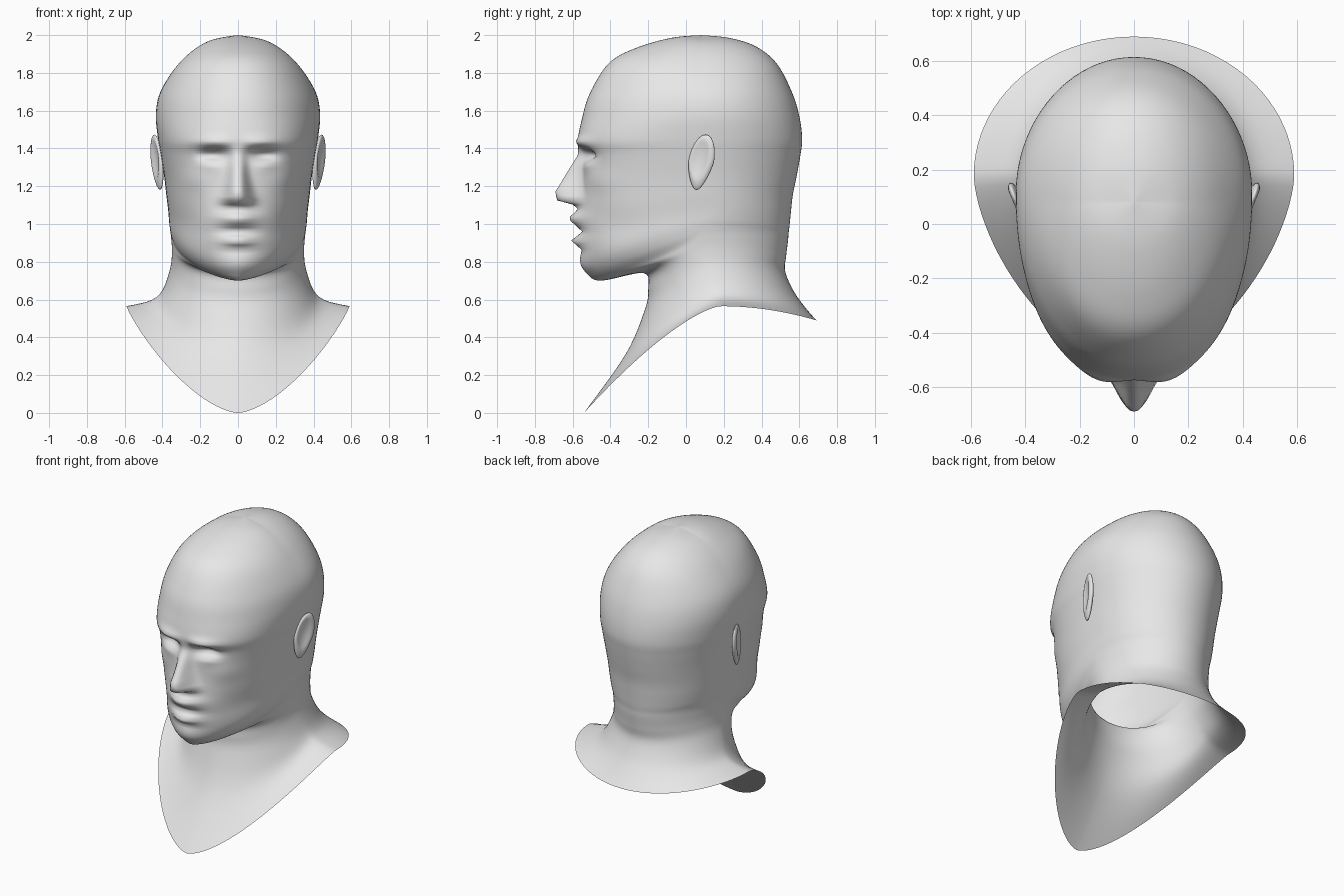
import bpy, bmesh, math

if "Cube" in bpy.data.objects:
    bpy.data.objects.remove(bpy.data.objects["Cube"])

# Guide profiles from crown to hem; matching entries form one loop around the head
# front midline: y, z, section squareness, height falloff
FRONT = [(.08, 2, 2, 1), (-.08, 1.985, 2, 1), (-.27, 1.93, 2, 1), (-.41, 1.85, 2.05, 1),
         (-.51, 1.69, 2.1, 1), (-.55, 1.56, 2.2, 1), (-.572, 1.44, 2.4, 1), (-.553, 1.36, 2.4, 1),
         (-.55, 1.22, 2.3, 1), (-.56, 1.08, 2.2, 1), (-.565, .96, 2.1, 1), (-.555, .82, 2, 1),
         (-.525, .74, 1.75, .9), (-.45, .70, 1.5, .8), (-.225, .74, 2, 1), (-.20, .65, 2, 1),
         (-.22, .54, 2, 1), (-.32, .31, 1.8, 1.2), (-.54, 0, 1.6, 1.4)]
# side: x, y, z
SIDE = [(0, .08, 2), (.15, .08, 1.968), (.26, .08, 1.90), (.35, .09, 1.80), (.415, .10, 1.69),
        (.435, .11, 1.58), (.425, .12, 1.46), (.41, .12, 1.37), (.392, .12, 1.26), (.38, .12, 1.16),
        (.37, .12, 1.08), (.365, .10, 1.02), (.36, .08, .98), (.355, .08, .94), (.35, .10, .86),
        (.358, .13, .77), (.40, .17, .65), (.465, .18, .595), (.59, .18, .565)]
# back midline: y, z
BACK = [(.08, 2), (.23, 1.985), (.37, 1.94), (.48, 1.85), (.56, 1.70), (.60, 1.57), (.615, 1.45),
        (.605, 1.36), (.585, 1.25), (.565, 1.15), (.555, 1.06), (.548, .99), (.543, .95), (.54, .91),
        (.53, .83), (.525, .75), (.57, .645), (.63, .56), (.69, .49)]

# Nose ridge: z, projection, half width
NOSE = [(1.42, 0, .035), (1.36, .025, .038), (1.265, .085, .045), (1.17, .14, .062),
        (1.125, .125, .078), (1.10, .03, .078), (1.075, 0, .07)]

# Soft sculpted forms: x, z, spread x, spread z, forward amount (mirrored when x > 0)
FORMS = [(.13, 1.365, .075, .034, -.058),   # eye socket
         (.15, 1.32, .05, .025, .012),      # eyelid
         (.13, 1.435, .09, .025, .022),     # brow ridge
         (.24, 1.23, .08, .06, .012),       # cheekbone
         (.27, 1.00, .07, .09, -.012),      # cheek hollow
         (0, 1.03, .10, .036, .055),        # upper lip
         (0, .958, .12, .014, -.018),       # mouth line
         (0, .91, .085, .024, .045),        # lower lip
         (0, .86, .10, .018, -.010),        # chin crease
         (0, .79, .10, .04, .010)]          # chin

STEPS, COLS = 6, 120


def spline(pts, t):
    """Smooth curve through the guide points."""
    i = min(int(t), len(pts) - 2)
    f = t - i
    a, b, c, d = (pts[max(0, min(len(pts) - 1, i + k))] for k in (-1, 0, 1, 2))
    return [.5 * (2 * q + (r - p) * f + (2 * p - 5 * q + 4 * r - s) * f * f
                  + (3 * q - p - 3 * r + s) * f ** 3) for p, q, r, s in zip(a, b, c, d)]


def forward(x, z):
    """Forward offset of the face at a front-view position."""
    out = 0
    for cx, cz, sx, sz, amount in FORMS:
        out += amount * math.exp(-((abs(x) - cx) / sx) ** 2 - ((z - cz) / sz) ** 2)
    for (z1, p1, w1), (z2, p2, w2) in zip(NOSE, NOSE[1:]):
        if z2 <= z < z1:
            f = (z1 - z) / (z1 - z2)
            width = w1 + (w2 - w1) * f
            out += (p1 + (p2 - p1) * f) * math.exp(-abs(x / width) ** 2.6)
    return out


def finish(bm, name, mat):
    bmesh.ops.recalc_face_normals(bm, faces=bm.faces)
    for f in bm.faces:
        f.smooth = True
    me = bpy.data.meshes.new(name)
    bm.to_mesh(me)
    bm.free()
    me.materials.append(mat)
    ob = bpy.data.objects.new(name, me)
    bpy.context.collection.objects.link(ob)
    return ob


grey = bpy.data.materials.new("plain grey")
grey.diffuse_color = (.8, .8, .8, 1)
grey.use_nodes = True
grey.node_tree.nodes["Principled BSDF"].inputs["Base Color"].default_value = grey.diffuse_color

# Head, neck and collar sheet as one loft, open along the hem
bm = bmesh.new()
rows = []
for r in range((len(FRONT) - 1) * STEPS + 1):
    t = r / STEPS
    yf, zf, n, p = spline(FRONT, t)
    hw, ys, zs = spline(SIDE, t)
    yb, zb = spline(BACK, t)
    row = []
    for k in range(COLS):
        phi = 2 * math.pi * k / COLS
        th = phi - .5 * math.sin(phi)          # columns gather on the face
        c, s = math.cos(th), math.sin(th)
        front = c >= 0
        e = 2 / n if front else 1
        u = abs(c) ** e
        x = math.copysign(abs(s) ** e, s) * hw
        y = ys + ((yf if front else yb) - ys) * u
        z = zs + ((zf if front else zb) - zs) * u ** (p if front else 2)
        if front and 3 < t < 12.5:
            y -= forward(x, z) * min(1, u * 2)
        row.append(bm.verts.new((x, y, z)))
    rows.append(row)
for a, b in zip(rows, rows[1:]):
    for k in range(COLS):
        j = (k + 1) % COLS
        bm.faces.new((a[k], a[j], b[j], b[k]))
bmesh.ops.remove_doubles(bm, verts=bm.verts, dist=.0005)
finish(bm, "head_and_neck", grey)

# Ears: flattened shells, leaning back, hollow on the outside
for side, name in ((1, "ear_right"), (-1, "ear_left")):
    bm = bmesh.new()
    bmesh.ops.create_uvsphere(bm, u_segments=32, v_segments=20, radius=1)
    for v in bm.verts:
        x, y, z = v.co
        rad = math.hypot(y + .15, z - .1)
        lobe = 1 - .3 * max(0, -z)             # narrower towards the lobe
        dx = .024 * x
        if x > 0 and rad < .75:
            dx -= .022 * (1 - (rad / .75) ** 2)
        yy = .068 * y * lobe + .024 * z
        zz = .146 * z
        v.co = (side * (.428 + dx + .32 * yy + .05 * zz), .08 + yy, 1.327 + zz)
    finish(bm, name, grey)
